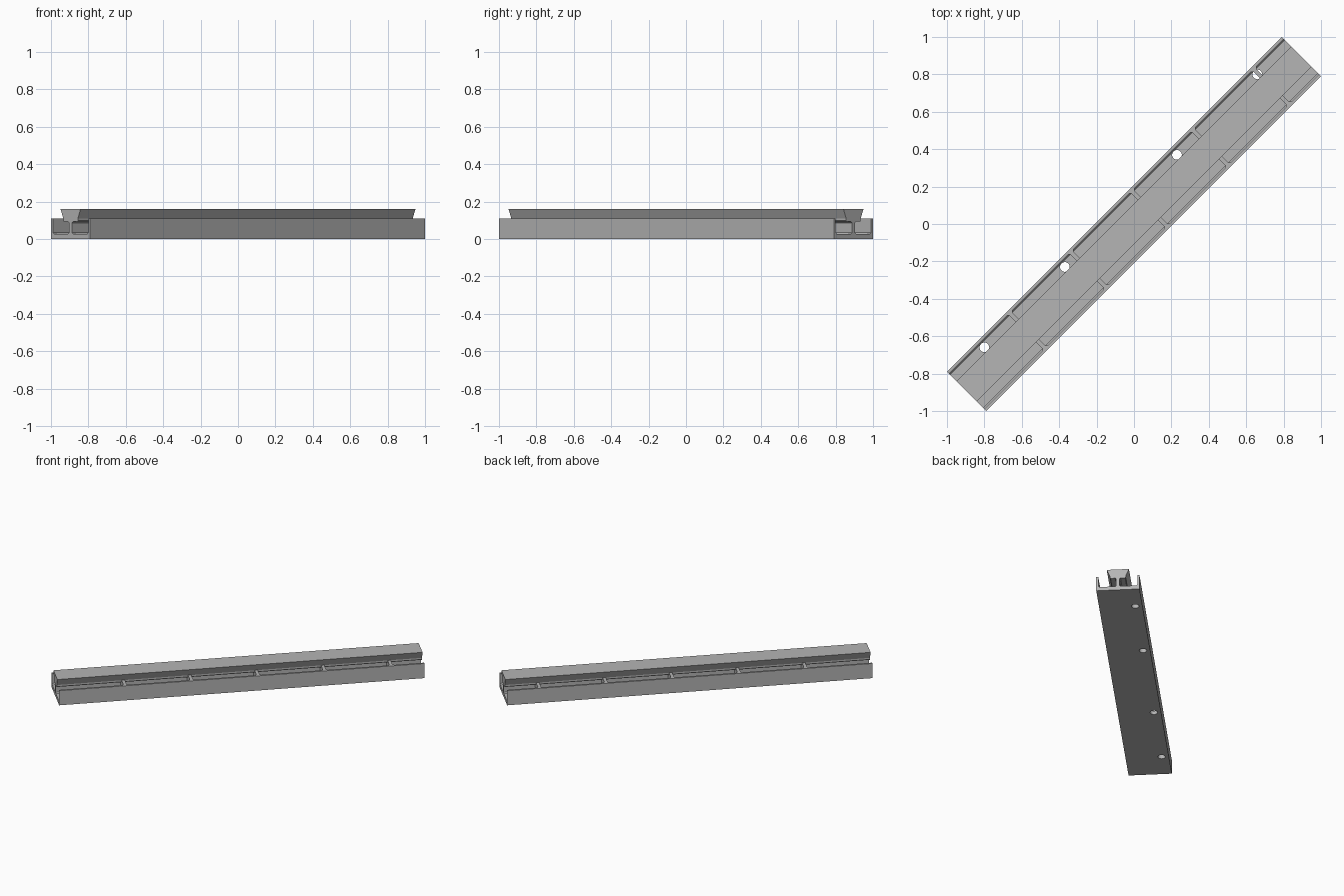
import bpy, bmesh, math
from mathutils import Matrix

if "Cube" in bpy.data.objects:
    bpy.data.objects.remove(bpy.data.objects["Cube"])

HALF_LEN, HALF_W = 1.266, 0.148
WALL_IN, WALL_TOP, FLOOR = 0.134, 0.11, 0.028
TURN = Matrix.Rotation(math.radians(45), 4, 'Z')   # rail lies on the diagonal

grey = bpy.data.materials.new("light_grey")
grey.diffuse_color = (0.46, 0.46, 0.46, 1)
grey.use_nodes = True
grey.node_tree.nodes["Principled BSDF"].inputs["Base Color"].default_value = grey.diffuse_color


def extrude(name, points, direction):
    """Solid made by sweeping a closed outline along a direction."""
    bm = bmesh.new()
    face = bm.faces.new([bm.verts.new(p) for p in points])
    res = bmesh.ops.extrude_face_region(bm, geom=[face])
    moved = [g for g in res['geom'] if isinstance(g, bmesh.types.BMVert)]
    bmesh.ops.translate(bm, vec=direction, verts=moved)
    bmesh.ops.recalc_face_normals(bm, faces=bm.faces)
    mesh = bpy.data.meshes.new(name)
    bm.to_mesh(mesh)
    bm.free()
    mesh.materials.append(grey)
    obj = bpy.data.objects.new(name, mesh)
    bpy.context.collection.objects.link(obj)
    obj.matrix_world = TURN
    return obj


# Rail: channel, centre web and dovetail head in one mirrored section
half = [(HALF_W, 0), (HALF_W, WALL_TOP), (WALL_IN, WALL_TOP),
        (WALL_IN, FLOOR + 0.008), (WALL_IN - 0.008, FLOOR),
        (0.018, FLOOR), (0.011, FLOOR + 0.007),
        (0.011, 0.086), (0.018, 0.093), (0.05, 0.093),
        (0.055, 0.098), (0.055, WALL_TOP), (0.076, 0.161)]
section = half + [(-y, z) for y, z in reversed(half)]
rail = extrude("rail", [(-HALF_LEN, y, z) for y, z in section],
               (2 * HALF_LEN, 0, 0))

# Mounting holes through the floor on one side
for i, u in enumerate((-1.032, -0.424, 0.424, 1.032)):
    ring = [(u + 0.026 * math.cos(a), 0.099 + 0.026 * math.sin(a), -0.05)
            for a in (2 * math.pi * k / 24 for k in range(24))]
    cutter = extrude(f"hole_cutter_{i + 1}", ring, (0, 0, 0.12))
    cutter.hide_render = True
    cutter.hide_set(True)
    cut = rail.modifiers.new("hole", 'BOOLEAN')
    cut.operation = 'DIFFERENCE'
    cut.solver = 'EXACT'
    cut.object = cutter

# Cross ribs from web to wall, flared where they meet the wall
for side, label in ((1, "left"), (-1, "right")):
    for i in range(5):
        u, t = -0.806 + 0.461 * i, 0.011
        plan = [(u - t, 0.005), (u + t, 0.005), (u + t, WALL_IN - 0.01),
                (u + t + 0.01, WALL_IN), (u - t - 0.01, WALL_IN),
                (u - t, WALL_IN - 0.01)]
        extrude(f"{label}_rib_{i + 1}",
                [(x, side * y, FLOOR - 0.001) for x, y in plan],
                (0, 0, WALL_TOP - FLOOR + 0.001))
